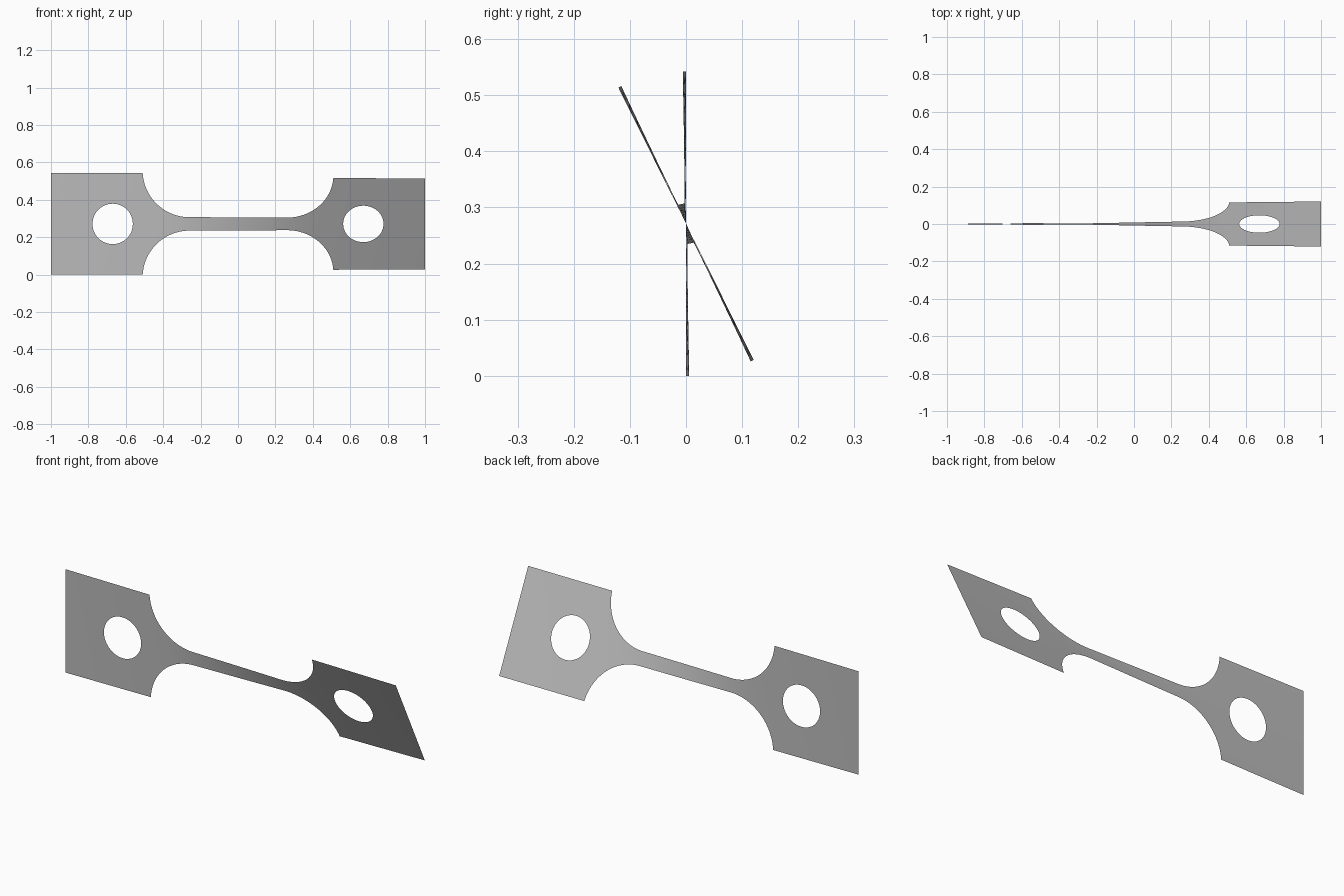
import bpy
import bmesh
import math
from mathutils import Vector

cube = bpy.data.objects.get("Cube")
if cube:
    bpy.data.objects.remove(cube, do_unlink=True)

HALF_TAB = 0.271      # half height of the end tabs
HALF_NECK = 0.036     # half height of the narrow neck
FILLET = 0.25         # radius of the shoulder curves
NECK_END = 0.26       # where the shoulder curve starts
HOLE_X, HOLE_R = 0.67, 0.108
TWIST = math.radians(26.4)
ROWS = 16
RINGS = 6

drop = FILLET + HALF_NECK - HALF_TAB
TAB_START = NECK_END + math.sqrt(FILLET ** 2 - drop ** 2)


def half_width(x):
    d = abs(x) - NECK_END
    if d <= 0:
        return HALF_NECK
    if abs(x) >= TAB_START:
        return HALF_TAB
    return HALF_NECK + FILLET - math.sqrt(FILLET ** 2 - d ** 2)


# The twist builds up fastest where the strip is narrowest
STEPS = 1000
total = [0.0]
for i in range(STEPS):
    x = -1 + 2 * (i + 0.5) / STEPS
    total.append(total[-1] + half_width(x) ** -1.25)


def twist_angle(x):
    t = min(max((x + 1) / 2, 0), 1) * STEPS
    i = min(int(t), STEPS - 1)
    value = total[i] + (total[i + 1] - total[i]) * (t - i)
    return TWIST * value / total[-1]


bm = bmesh.new()


def add_grid(columns, closed=False):
    """Skin a list of point columns with quads."""
    grid = [[bm.verts.new((p[0], 0, p[1])) for p in col] for col in columns]
    for a, b in zip(grid, grid[1:]):
        count = len(a)
        for j in range(count if closed else count - 1):
            k = (j + 1) % count
            bm.faces.new((a[j], a[k], b[k], b[j]))


# Neck and curved shoulders
arc = [math.asin((TAB_START - NECK_END) / FILLET) * i / 20 for i in range(1, 21)]
right_side = [NECK_END + FILLET * math.sin(a) for a in arc]
middle = [NECK_END * i / 12 for i in range(-12, 13)]
stations = [-x for x in reversed(right_side)] + middle + right_side
add_grid([[(x, half_width(x) * (2 * j / ROWS - 1)) for j in range(ROWS + 1)]
          for x in stations])

# End tabs, each a rectangle ringed around a round hole
corners = [Vector((TAB_START, -HALF_TAB)), Vector((1, -HALF_TAB)),
           Vector((1, HALF_TAB)), Vector((TAB_START, HALF_TAB))]
outline = [corners[i].lerp(corners[(i + 1) % 4], j / ROWS)
           for i in range(4) for j in range(ROWS)]
centre = Vector((HOLE_X, 0))
rim = [centre + (p - centre).normalized() * HOLE_R for p in outline]
for side in (-1, 1):
    rings = []
    for r in range(RINGS + 1):
        ring = [a.lerp(b, r / RINGS) for a, b in zip(rim, outline)]
        rings.append([(side * p.x, p.y) for p in ring])
    add_grid(rings, closed=True)

bmesh.ops.remove_doubles(bm, verts=bm.verts, dist=0.0005)
bmesh.ops.recalc_face_normals(bm, faces=bm.faces)
if sum(f.normal.y for f in bm.faces) > 0:
    bmesh.ops.reverse_faces(bm, faces=bm.faces)

# Twist the flat strip about its long axis and lift it onto the ground
for v in bm.verts:
    angle = twist_angle(v.co.x)
    h = v.co.z
    v.co.y = -h * math.sin(angle)
    v.co.z = HALF_TAB + h * math.cos(angle)

mesh = bpy.data.meshes.new("twisted_strip")
bm.to_mesh(mesh)
bm.free()
for poly in mesh.polygons:
    poly.use_smooth = True

grey = bpy.data.materials.new("plain_grey")
grey.use_nodes = True
colour = (0.5, 0.5, 0.5, 1)
grey.diffuse_color = colour
grey.node_tree.nodes["Principled BSDF"].inputs["Base Color"].default_value = colour
mesh.materials.append(grey)

strip = bpy.data.objects.new("twisted_strip", mesh)
bpy.context.scene.collection.objects.link(strip)
